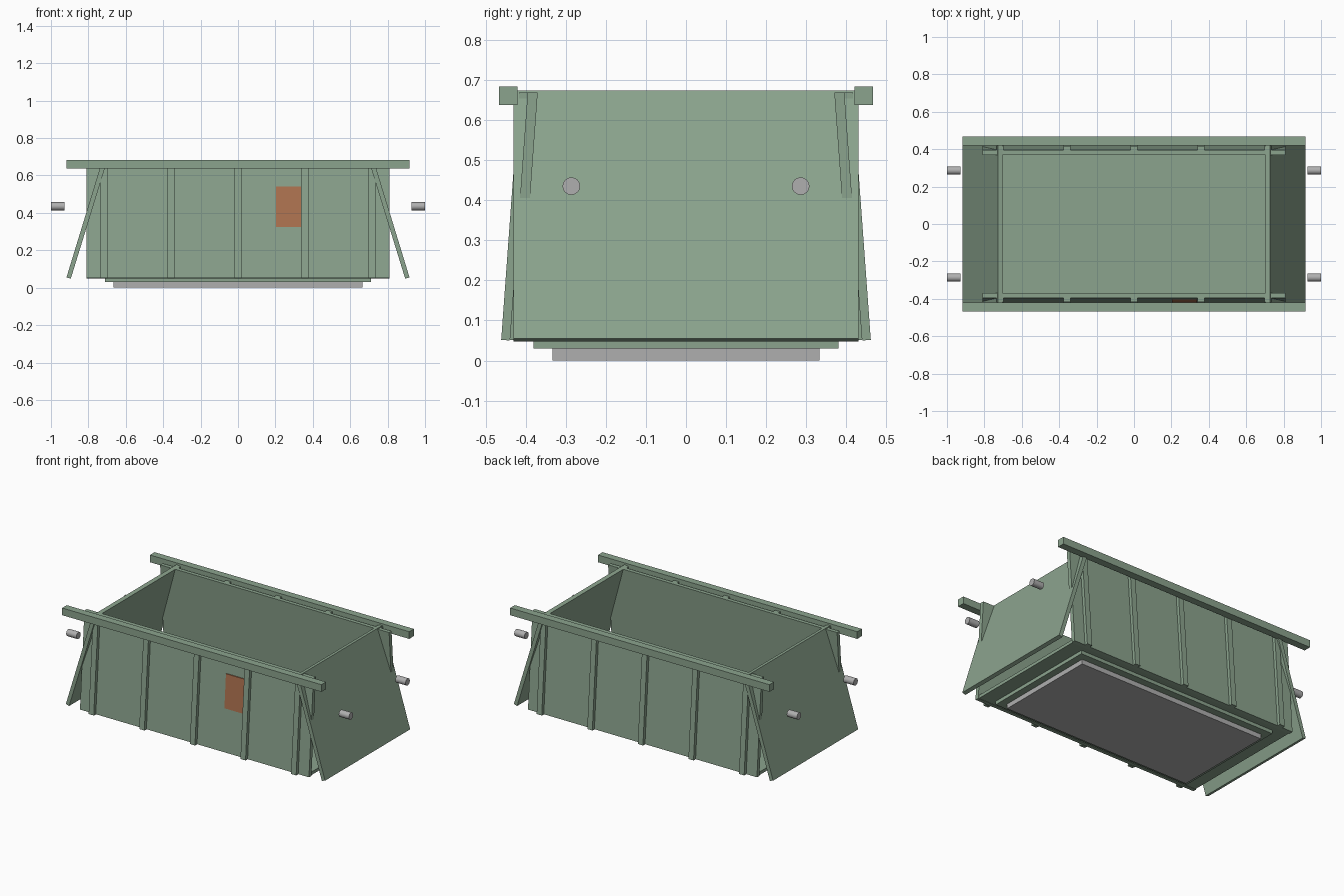
import bpy
import bmesh
import math
from mathutils import Vector

default_cube = bpy.data.objects.get("Cube")
if default_cube:
    bpy.data.objects.remove(default_cube, do_unlink=True)


def material(name, colour):
    mat = bpy.data.materials.new(name)
    mat.use_nodes = True
    mat.diffuse_color = (*colour, 1)
    mat.node_tree.nodes["Principled BSDF"].inputs["Base Color"].default_value = (*colour, 1)
    return mat


GREEN = material("sage green paint", (0.26, 0.37, 0.27))
GREY = material("plain grey metal", (0.43, 0.43, 0.43))
RUST = material("rust orange", (0.42, 0.17, 0.08))


def finish(name, bm, mat):
    bmesh.ops.recalc_face_normals(bm, faces=bm.faces)
    mesh = bpy.data.meshes.new(name)
    bm.to_mesh(mesh)
    bm.free()
    mesh.materials.append(mat)
    obj = bpy.data.objects.new(name, mesh)
    bpy.context.collection.objects.link(obj)
    return obj


def prism(name, points, sweep, mat):
    """Extrude a closed polygon of 3D points along the sweep vector."""
    bm = bmesh.new()
    face = bm.faces.new([bm.verts.new(p) for p in points])
    result = bmesh.ops.extrude_face_region(bm, geom=[face])
    moved = [v for v in result["geom"] if isinstance(v, bmesh.types.BMVert)]
    bmesh.ops.translate(bm, verts=moved, vec=Vector(sweep))
    if not face.is_valid or len(bm.faces) < len(points) + 2:
        bm.faces.new([bm.verts[i] for i in range(len(points))])
    return finish(name, bm, mat)


def box(name, x, y, z, mat):
    corners = [(x[0], y[0], z[0]), (x[1], y[0], z[0]),
               (x[1], y[1], z[0]), (x[0], y[1], z[0])]
    return prism(name, corners, (0, 0, z[1] - z[0]), mat)


def leaning_slab(name, side, x, z, inner, thick, mat):
    """Slab parallel to a side wall, offset outward from the wall's inner face."""
    lean = 0.073
    def y(height, offset):
        return side * (0.37 + lean * (0.667 - height) + offset)
    drop = lean * thick
    profile = [(x[0], y(z[0], inner), z[0]),
               (x[0], y(z[0] + drop, inner + thick), z[0] + drop),
               (x[0], y(z[1], inner + thick), z[1]),
               (x[0], y(z[1], inner), z[1])]
    return prism(name, profile, (x[1] - x[0], 0, 0), mat)


# Base plates and floor
box("bottom_plate", (-0.665, 0.665), (-0.333, 0.333), (0, 0.03), GREY)
box("base_frame", (-0.71, 0.71), (-0.38, 0.38), (0.03, 0.052), GREEN)
box("floor", (-0.805, 0.805), (-0.42, 0.42), (0.052, 0.072), GREEN)

# Long sides with ribs and top rails
for side, label in ((-1, "front"), (1, "back")):
    leaning_slab(label + "_wall", side, (-0.81, 0.81), (0.05, 0.668), 0, 0.025, GREEN)
    for i in range(5):
        x = (i - 2) * 0.358
        leaning_slab(f"{label}_rib_{i + 1}", side, (x - 0.018, x + 0.018),
                     (0.05, 0.668), 0.025, 0.021, GREEN)
    box(label + "_rail", (-0.917, 0.917),
        sorted((side * 0.42, side * 0.467)), (0.637, 0.683), GREEN)

# Painted hatch on the front wall
leaning_slab("front_panel", -1, (0.202, 0.336), (0.325, 0.54), 0.025, 0.006, RUST)

# Sloping end plates and floating end pins
for side, label in ((-1, "right"), (1, "left")):
    profile = [(side * 0.894, -0.43, 0.048), (side * 0.917, -0.43, 0.055),
               (side * 0.728, -0.43, 0.673), (side * 0.703, -0.43, 0.668)]
    prism(label + "_end_plate", profile, (0, 0.86, 0), GREEN)
    for y, end in ((-0.286, "front"), (0.286, "back")):
        bpy.ops.mesh.primitive_cylinder_add(
            vertices=16, radius=0.022, depth=0.072,
            location=(side * 0.964, y, 0.435), rotation=(0, math.pi / 2, 0))
        pin = bpy.context.object
        pin.name = f"{label}_{end}_pin"
        pin.data.materials.append(GREY)
        bpy.ops.object.shade_smooth_by_angle(angle=math.radians(40))
